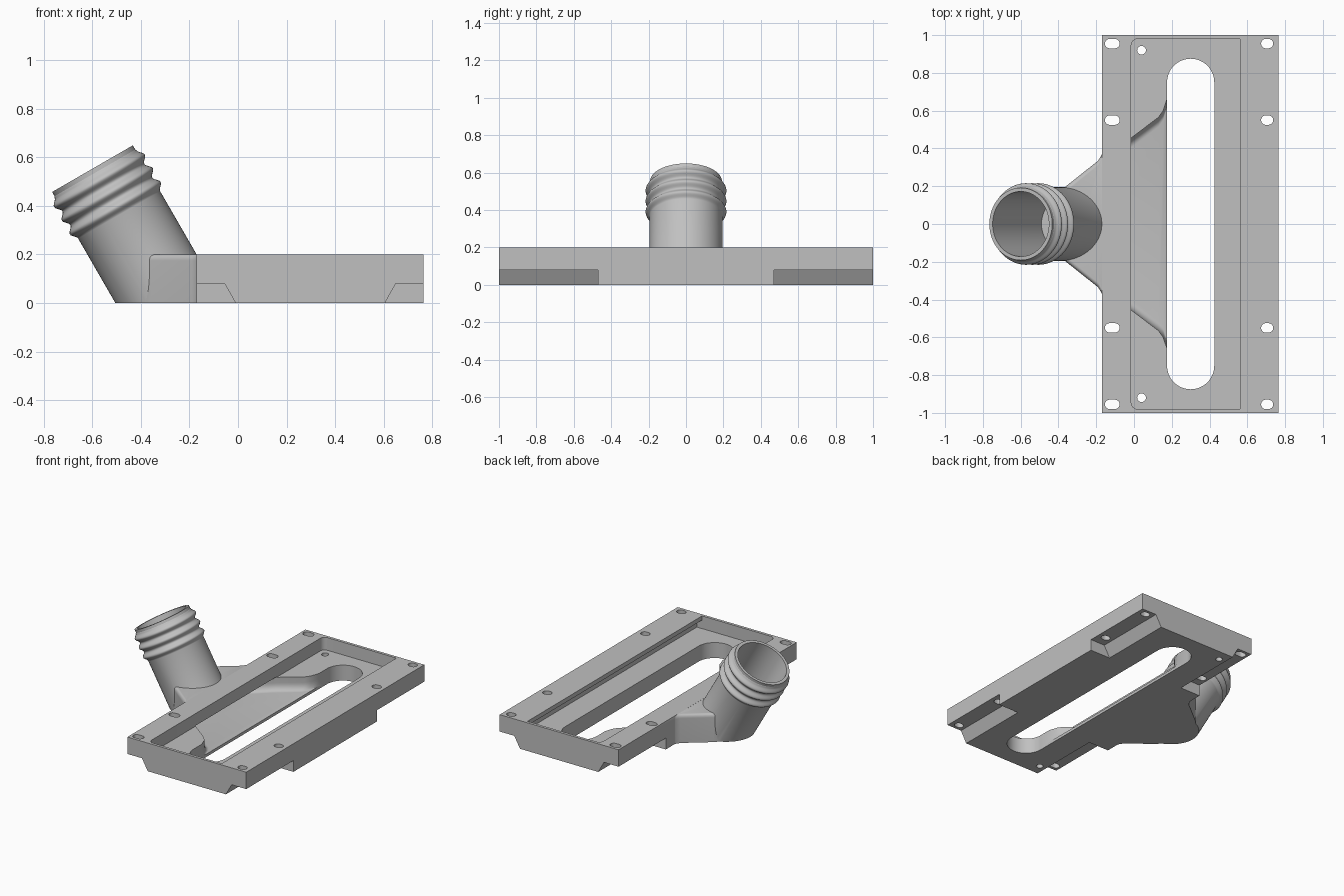
import bpy, bmesh, math
from mathutils import Matrix

if "Cube" in bpy.data.objects:
    bpy.data.objects.remove(bpy.data.objects["Cube"])

GREY = (0.53, 0.53, 0.53, 1)
grey = bpy.data.materials.new("light_grey")
grey.use_nodes = True
grey.diffuse_color = GREY
grey.node_tree.nodes["Principled BSDF"].inputs["Base Color"].default_value = GREY

TOP, FLOOR, SKIN = 0.2, 0.11, 0.02


def make(name, bm):
    bmesh.ops.recalc_face_normals(bm, faces=bm.faces)
    mesh = bpy.data.meshes.new(name)
    bm.to_mesh(mesh)
    bm.free()
    mesh.materials.append(grey)
    ob = bpy.data.objects.new(name, mesh)
    bpy.context.collection.objects.link(ob)
    return ob


def loft(name, layers):
    """Solid through matching outlines, given as (height, outline) pairs."""
    bm = bmesh.new()
    rings = [[bm.verts.new((x, y, z)) for x, y in pts] for z, pts in layers]
    for p, q in zip(rings, rings[1:]):
        for k in range(len(p)):
            m = (k + 1) % len(p)
            bm.faces.new((p[k], p[m], q[m], q[k]))
    bm.faces.new(rings[0])
    bm.faces.new(rings[-1])
    return make(name, bm)


def prism(name, pts, z0, z1):
    return loft(name, [(z0, pts), (z1, pts)])


def rect(x0, x1, y0, y1):
    return [(x0, y0), (x1, y0), (x1, y1), (x0, y1)]


def arc(cx, cy, r, a0, a1, n=12):
    return [(cx + r * math.cos(math.radians(a0 + (a1 - a0) * i / n)),
             cy + r * math.sin(math.radians(a0 + (a1 - a0) * i / n))) for i in range(n + 1)]


def mirrored(pts, inset=0):
    return [(x, y - inset) for x, y in pts] + [(x, inset - y) for x, y in reversed(pts)]


def rounding(radius, steps=6):
    """Pairs of (rise, inset) around a quarter round."""
    for i in range(steps + 1):
        a = math.pi / 2 * i / steps
        yield radius * math.sin(a), radius * (1 - math.cos(a))


def tilted_lathe(name, profile, cut_z, segs=72):
    """Revolve (radius, distance) about the leaning pipe axis and trim it level at cut_z."""
    bm = bmesh.new()
    rings = [[bm.verts.new((r * math.cos(2 * math.pi * k / segs), r * math.sin(2 * math.pi * k / segs), d))
              for k in range(segs)] for r, d in profile]
    for p, q in zip(rings, rings[1:]):
        for k in range(segs):
            m = (k + 1) % segs
            bm.faces.new((p[k], p[m], q[m], q[k]))
    bm.faces.new(rings[0])
    bm.faces.new(rings[-1])
    bm.transform(Matrix.Translation((-0.28, 0, 0)) @ Matrix.Rotation(math.radians(-30), 4, 'Y'))
    bmesh.ops.bisect_plane(bm, geom=bm.verts[:] + bm.edges[:] + bm.faces[:],
                           plane_co=(0, 0, cut_z), plane_no=(0, 0, 1), clear_inner=True)
    bmesh.ops.holes_fill(bm, edges=[e for e in bm.edges if e.is_boundary])
    return make(name, bm)


def apply_boolean(target, tool, operation):
    mod = target.modifiers.new("bool", 'BOOLEAN')
    mod.operation, mod.solver, mod.object = operation, 'EXACT', tool
    bpy.context.view_layer.objects.active = target
    bpy.ops.object.modifier_apply(modifier=mod.name)
    bpy.data.objects.remove(tool)


# Frame plate
body = prism("hose_adapter_body", rect(-0.17, 0.765, -1, 1), 0, TOP)

# Leaning hose spigot with three rounded ridges
LENGTH = 0.639
profile = [(0.195, -0.3), (0.195, LENGTH - 0.22)]
for i in range(1, 37):
    d = 0.22 - 0.195 * i / 36
    profile.append((0.195 + 0.021 * math.sin(math.pi * i / 12) ** 2, LENGTH - d))
profile += [(0.192, LENGTH - 0.02), (0.192, LENGTH)]
pipe = tilted_lathe("spigot", profile, 0)

# Flared duct with rounded top edges, between spigot and frame
flare_side = [(-0.1, 0.40), (-0.165, 0.385), (-0.172, 0.365), (-0.19, 0.335), (-0.36, 0.2), (-0.385, 0.17)]
layers = [(0, mirrored(flare_side))]
layers += [(TOP - 0.0255 + rise, mirrored(flare_side, inset)) for rise, inset in rounding(0.025)]
apply_boolean(body, loft("flare", layers), 'UNION')
apply_boolean(body, pipe, 'UNION')

# Panel pocket with rounded left corners, and the groove under its right lip
pocket = [(0.56, -0.98), (0.56, 0.98)] + arc(0.02, 0.945, 0.035, 90, 180, 6) + arc(0.02, -0.945, 0.035, 180, 270, 6)
cutters = [prism("pocket", pocket, FLOOR, 0.3),
           prism("lip_groove", rect(0.5, 0.6, -0.979, 0.979), FLOOR, 0.17)]

# Long suction slot
slot = arc(0.3, 0.75, 0.125, 0, 180, 24) + arc(0.3, -0.75, 0.125, 180, 360, 24)
cutters.append(prism("slot", slot, -0.1, 0.15))

# Air channel with rounded lower sides, fanning out from the spigot to the slot
fan = [(0.21, 0.70), (0.175, 0.66), (0.155, 0.60), (0.13, 0.565), (-0.015, 0.455), (-0.33, 0.17)]
layers = [(SKIN + 0.05 - rise, mirrored(fan, inset)) for rise, inset in rounding(0.05)]
layers.insert(0, (FLOOR + 0.004, mirrored(fan)))
cutters.append(loft("air_channel", layers))
cutters.append(tilted_lathe("bore", [(0.172, -0.3), (0.172, 0.9)], SKIN))

# Slanted clearance notches under the four corners
for sy in (-1, 1):
    ys = sorted((sy * 0.47, sy * 1.1))
    for outer, low, high in ((-0.3, -0.01, -0.055), (0.9, 0.605, 0.65)):
        cutters.append(loft("notch", [(z, rect(*sorted((outer, x)), *ys))
                                      for z, x in ((-0.01, low), (0, low), (0.08, high))]))
    # Screw slots in the rails and pin holes in the pocket
    for y in (0.55, 0.955):
        for x, half in ((-0.115, 0.014), (0.705, 0.007)):
            oval = arc(x + half, sy * y, 0.025, -90, 90) + arc(x - half, sy * y, 0.025, 90, 270)
            cutters.append(prism("screw_slot", oval, -0.1, 0.3))
    cutters.append(prism("pin_hole", arc(0.04, sy * 0.92, 0.023, 0, 345, 23), -0.1, 0.3))

for tool in cutters:
    apply_boolean(body, tool, 'DIFFERENCE')

# Smooth curved walls, crisp corners
body.select_set(True)
bpy.context.view_layer.objects.active = body
bpy.ops.object.shade_smooth_by_angle(angle=math.radians(30))
